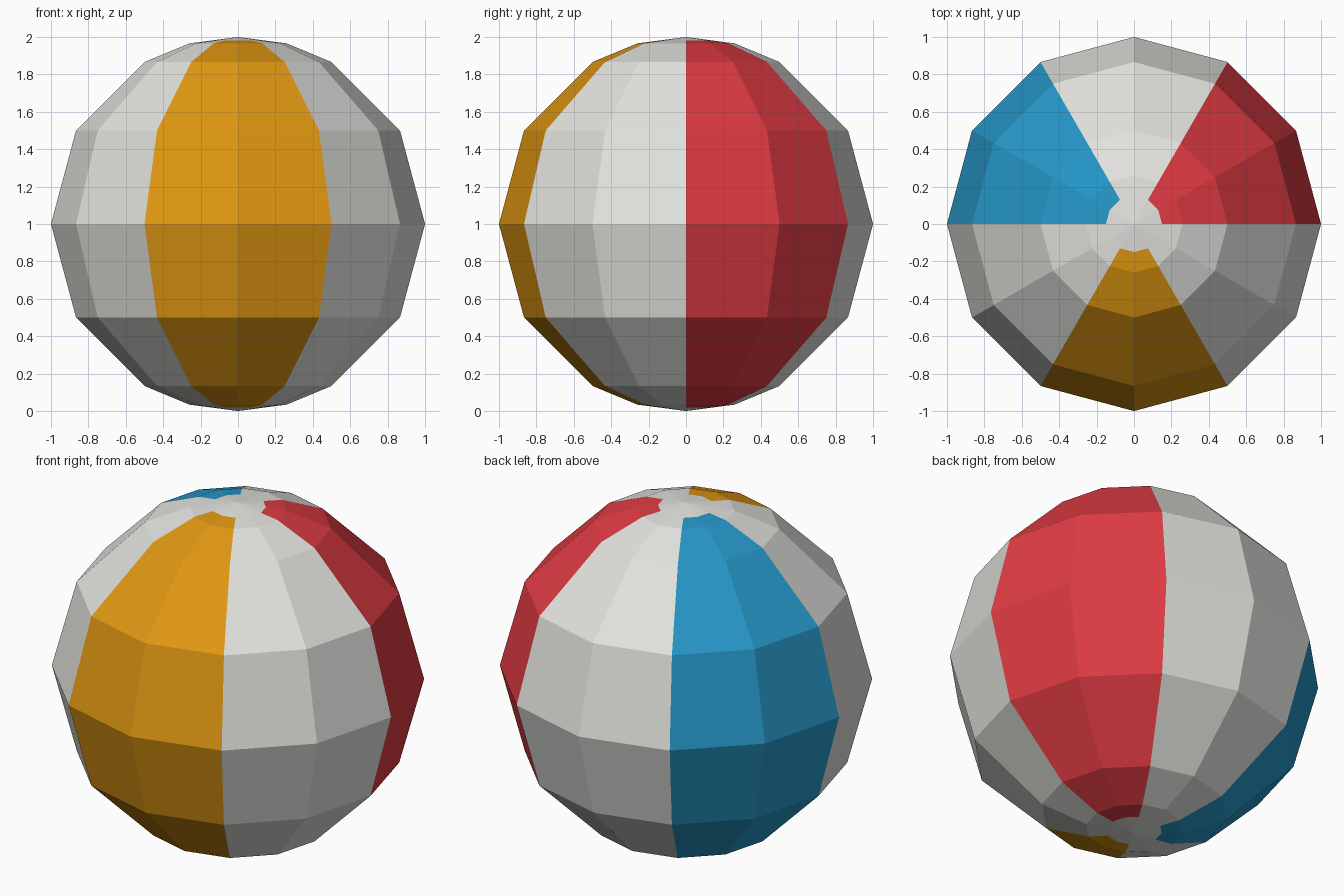
import bpy, bmesh, math

if "Cube" in bpy.data.objects:
    bpy.data.objects.remove(bpy.data.objects["Cube"])

def material(name, rgb):
    m = bpy.data.materials.new(name)
    m.diffuse_color = (*rgb, 1)
    m.use_nodes = True
    m.node_tree.nodes["Principled BSDF"].inputs["Base Color"].default_value = m.diffuse_color
    return m

materials = [material("white", (0.76, 0.77, 0.73)),
             material("red", (0.74, 0.044, 0.056)),
             material("blue", (0.019, 0.31, 0.58)),
             material("orange", (0.74, 0.31, 0.006))]

# Half profile from pole to equator: (radius, height above centre)
upper = [(0, 1), (0.15, 0.98), (0.259, 0.966), (0.5, 0.866), (0.866, 0.5)]
profile = upper + [(1, 0)] + [(r, -z) for r, z in reversed(upper)]

# Ball: profile revolved in 12 flat segments
bm = bmesh.new()
verts = [bm.verts.new((r, 0, z + 1)) for r, z in profile]
edges = [bm.edges.new(pair) for pair in zip(verts, verts[1:])]
bmesh.ops.spin(bm, geom=verts + edges, cent=(0, 0, 0), axis=(0, 0, 1),
               angle=math.tau, steps=12, use_merge=False)
bmesh.ops.remove_doubles(bm, verts=bm.verts, dist=0.001)
bmesh.ops.recalc_face_normals(bm, faces=bm.faces)

# Colour: white caps at the poles, six 60 degree panels between them
panels = [1, 0, 2, 0, 3, 0]
for f in bm.faces:
    c = f.calc_center_median()
    f.smooth = False
    panel = int((math.atan2(c.y, c.x) % math.tau) / (math.pi / 3)) % 6
    f.material_index = 0 if math.hypot(c.x, c.y) < 0.14 else panels[panel]

mesh = bpy.data.meshes.new("beach_ball")
bm.to_mesh(mesh)
bm.free()
for m in materials:
    mesh.materials.append(m)
bpy.context.collection.objects.link(bpy.data.objects.new("beach_ball", mesh))
